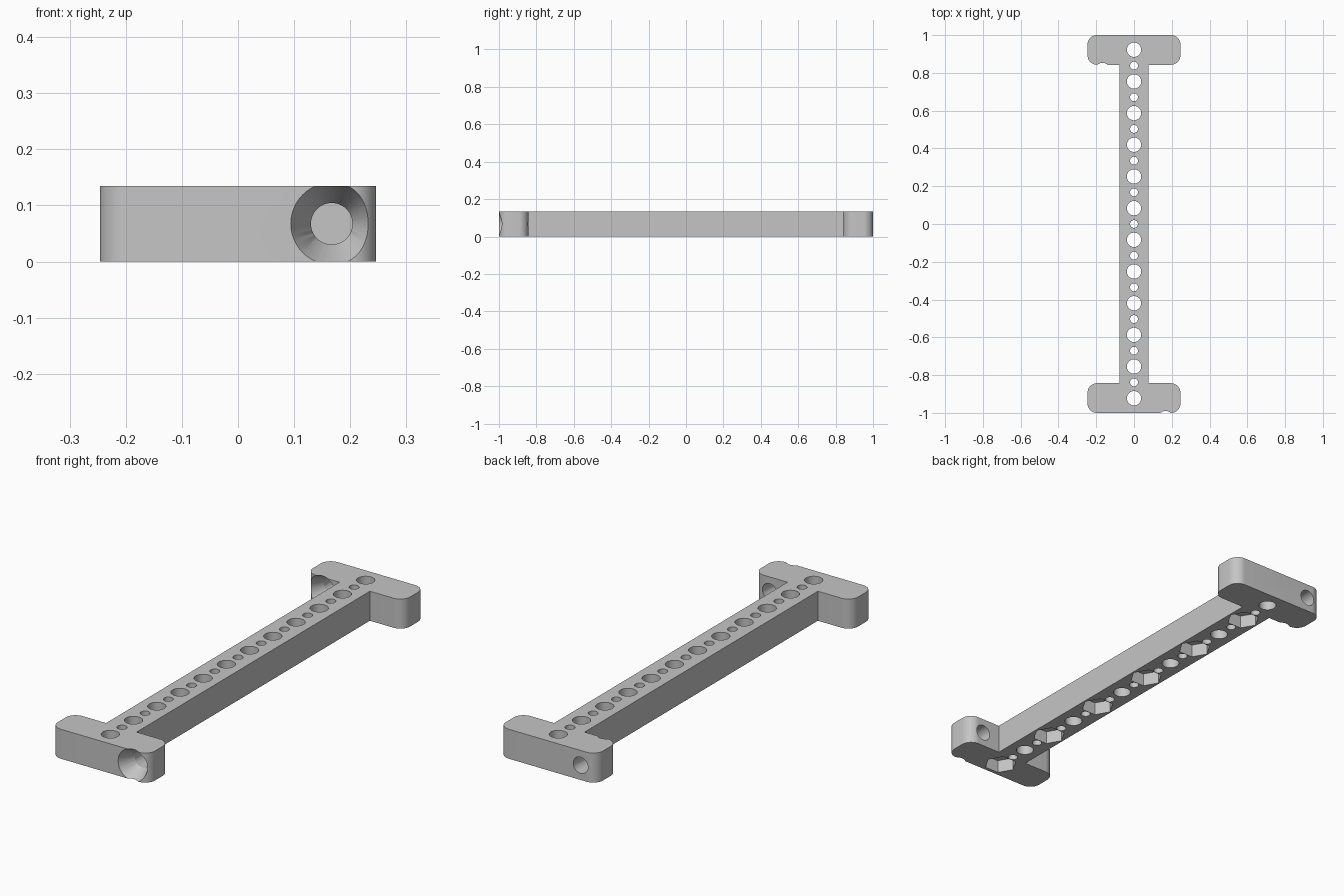
import bpy, bmesh
from math import sin, cos, pi
from mathutils import Matrix, Vector

cube = bpy.data.objects.get("Cube")
if cube:
    bpy.data.objects.remove(cube, do_unlink=True)

HEIGHT = 0.135      # thickness of the whole bar
BEAM = 0.077        # half width of the beam
HEAD = 0.246        # half width of the end heads
INNER = 0.843       # y of the inner head faces
CORNER = 0.05       # head corner radius
PITCH = 0.1677      # spacing of the large holes
BOLT_X = 0.167      # sideways offset of the bolt holes

grey = bpy.data.materials.new("plain_grey")
grey.use_nodes = True
colour = (0.56, 0.56, 0.56, 1)
grey.diffuse_color = colour
grey.node_tree.nodes["Principled BSDF"].inputs["Base Color"].default_value = colour


def make_object(name, bm):
    bmesh.ops.recalc_face_normals(bm, faces=bm.faces)
    mesh = bpy.data.meshes.new(name)
    bm.to_mesh(mesh)
    bm.free()
    mesh.materials.append(grey)
    obj = bpy.data.objects.new(name, mesh)
    bpy.context.collection.objects.link(obj)
    return obj


def arc(cx, cy, start):
    """Quarter circle for a head corner, counter-clockwise."""
    steps = 12
    return [(cx + CORNER * cos(start + i * pi / 2 / steps),
             cy + CORNER * sin(start + i * pi / 2 / steps)) for i in range(steps + 1)]


# I-shaped outline: one quarter, mirrored to the other three
quarter = [(BEAM, INNER)]
quarter += arc(HEAD - CORNER, INNER + CORNER, -pi / 2)
quarter += arc(HEAD - CORNER, 1 - CORNER, 0)
back = quarter + [(-x, y) for x, y in reversed(quarter)]
outline = back + [(-x, -y) for x, y in back]

bm = bmesh.new()
base = bm.faces.new([bm.verts.new((x, y, 0)) for x, y in outline])
top = bmesh.ops.extrude_face_region(bm, geom=[base])["geom"]
bmesh.ops.translate(bm, vec=(0, 0, HEIGHT),
                    verts=[v for v in top if isinstance(v, bmesh.types.BMVert)])
bar = make_object("mounting_bar", bm)
bpy.context.view_layer.objects.active = bar
bar.select_set(True)


def cut(sides, r1, r2, start, end):
    """Remove a cylinder, prism or cone running from start to end."""
    start, end = Vector(start), Vector(end)
    axis = end - start
    turn = axis.to_track_quat("Z", "Y").to_matrix().to_4x4()
    cutter_bm = bmesh.new()
    bmesh.ops.create_cone(cutter_bm, cap_ends=True, segments=sides,
                          radius1=r1, radius2=r2, depth=axis.length,
                          matrix=Matrix.Translation((start + end) / 2) @ turn)
    if sides == 6:      # point the hexagon corners across the beam
        bmesh.ops.rotate(cutter_bm, verts=cutter_bm.verts, cent=start,
                         matrix=Matrix.Rotation(pi / 6, 3, "Z"))
        far = max(cutter_bm.verts, key=lambda v: v.co.x).co.x
        if far < r1 * 0.95:
            bmesh.ops.rotate(cutter_bm, verts=cutter_bm.verts, cent=start,
                             matrix=Matrix.Rotation(pi / 6, 3, "Z"))
    cutter = make_object("cutter", cutter_bm)
    cutter.hide_render = True
    mod = bar.modifiers.new("cut", "BOOLEAN")
    mod.operation = "DIFFERENCE"
    mod.solver = "EXACT"
    mod.object = cutter
    bpy.ops.object.modifier_apply(modifier=mod.name)
    bpy.data.objects.remove(cutter, do_unlink=True)


# Row of large holes, with small holes between and nut pockets below every other one
for i in range(12):
    y = (i - 5.5) * PITCH
    cut(40, 0.038, 0.038, (0, y, -0.05), (0, y, HEIGHT + 0.05))
    if i % 2 == 0:
        cut(6, 0.071, 0.071, (0, y, -0.03), (0, y, 0.06))
    if i < 11:
        y += PITCH / 2
        cut(28, 0.021, 0.021, (0, y, -0.05), (0, y, HEIGHT + 0.05))

# Countersunk bolt hole through each head, on opposite sides
SINK, WIDE, BORE, LEAD = 0.07, 0.073, 0.037, 0.02
for x, face in ((BOLT_X, -1), (-BOLT_X, INNER)):
    z = HEIGHT / 2
    flare = WIDE + (WIDE - BORE) * LEAD / SINK
    cut(48, flare, BORE, (x, face - LEAD, z), (x, face + SINK, z))
    cut(48, BORE, BORE, (x, face - LEAD, z), (x, face + 0.2, z))

bpy.ops.object.shade_smooth_by_angle(angle=pi / 6)
